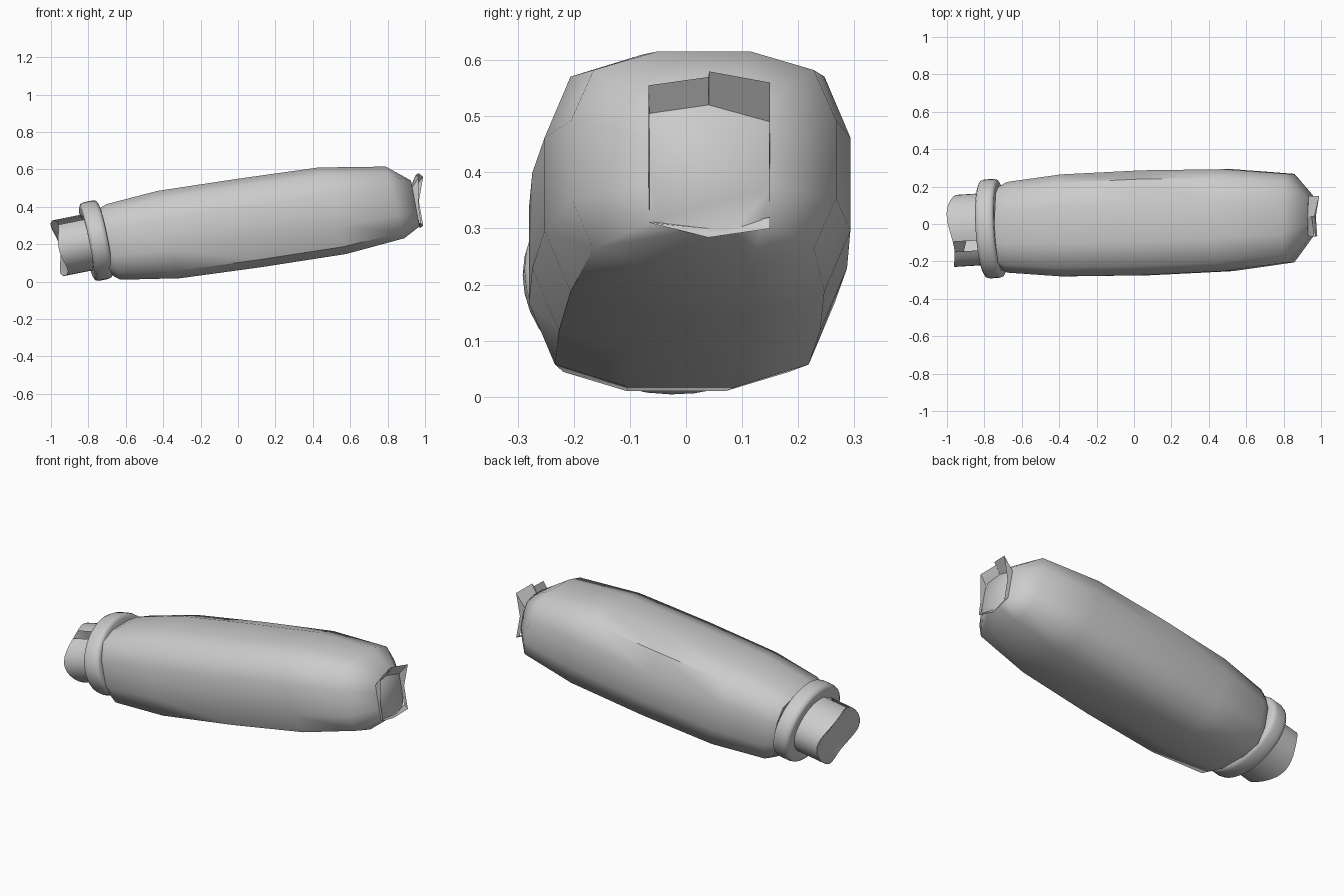
import bpy, math
from mathutils import Vector

if "Cube" in bpy.data.objects:
    bpy.data.objects.remove(bpy.data.objects["Cube"])


def make(name, verts, faces, angle=50):
    me = bpy.data.meshes.new(name)
    me.from_pydata([tuple(v) for v in verts], [], faces)
    me.update()
    ob = bpy.data.objects.new(name, me)
    bpy.context.collection.objects.link(ob)
    bpy.context.view_layer.objects.active = ob
    bpy.ops.object.select_all(action='DESELECT')
    ob.select_set(True)
    bpy.ops.object.mode_set(mode='EDIT')
    bpy.ops.mesh.select_all(action='SELECT')
    bpy.ops.mesh.normals_make_consistent(inside=False)
    bpy.ops.object.mode_set(mode='OBJECT')
    bpy.ops.object.shade_smooth_by_angle(angle=math.radians(angle))
    return ob


def bridge(rings, n, skip=()):
    return [(r * n + i, r * n + (i + 1) % n, (r + 1) * n + (i + 1) % n, (r + 1) * n + i)
            for r in range(rings - 1) for i in range(n) if i not in skip]


# Body: squarish rounded sections, each given by top point, bottom point, y range
quarter = [(1, .36), (.83, .83), (.36, 1)]
outline = list(quarter)
outline += [(-a, b) for a, b in reversed(quarter)]
outline += [(-a, -b) for a, b in quarter]
outline += [(a, -b) for a, b in reversed(quarter)]
sections = [
    ((-.745, .39), (-.685, .04), -.235, .20),
    ((-.70, .415), (-.63, .01), -.26, .225),
    ((-.43, .485), (-.31, .018), -.28, .265),
    ((.00, .55), (.13, .078), -.274, .287),
    ((.43, .61), (.58, .148), -.252, .293),
    ((.79, .615), (.89, .232), -.205, .268),
    ((.925, .54), (.97, .295), -.07, .155),
]
verts = []
for top, bot, y0, y1 in sections:
    for a, b in outline:
        k = (b + 1) / 2
        verts.append((bot[0] + (top[0] - bot[0]) * k, (y0 + y1) / 2 + (y1 - y0) / 2 * a,
                      bot[1] + (top[1] - bot[1]) * k))
n = len(outline)
last = (len(sections) - 1) * n
faces = bridge(len(sections), n) + [tuple(range(n)), tuple(range(last, last + n))]
make("body", verts, faces)

# Shared oval frame for the collar and neck
origin = Vector((-.76, -.025, .219))
axis = Vector((.98, .06, .197)).normalized()
side = Vector((0, 1, 0)) - axis * axis.y
side.normalize()
up = axis.cross(side)
SEG = 40


def oval(t, w, h, jag=0.0):
    pts = []
    for i in range(SEG):
        th = 2 * math.pi * i / SEG
        d = t + jag * math.cos(3 * th)
        pts.append(origin + axis * d + side * (w * math.cos(th)) + up * (h * math.sin(th)))
    return pts


# Collar: rounded ring
verts = []
profile = [(-.047, -.07), (-.05, -.02), (-.042, -.005), (-.025, 0), (.025, 0),
           (.042, -.005), (.05, -.02), (.047, -.07)]
for t, dr in profile:
    verts += oval(t, .265 + dr, .214 + dr)
make("collar", verts, bridge(len(profile), SEG))

# Neck: open tube with a slot and a ragged rim
verts = oval(-.04, .192, .152) + oval(-.20, .192, .152, .015)
make("neck", verts, bridge(2, SEG, skip=(12, 13)))

# Neck recess: fan sinking from the rim to a point
verts = oval(-.20, .191, .151, .015) + [origin - axis * .13 - up * .03]
make("neck_recess", verts, [(i, (i + 1) % SEG, SEG) for i in range(SEG)])

# Torn tip: base outline (y, z) on the end face and jagged lip (x, y, z)
base = [(-.065, .505), (.04, .52), (.041, .52), (.15, .49), (.15, .43),
        (.15, .32), (.04, .30), (-.065, .312), (-.065, .40)]
lip = [(.965, -.067, .555), (.95, .04, .57), (.965, .041, .58), (.99, .15, .56), (.967, .148, .43),
       (.99, .15, .30), (.972, .04, .284), (.98, -.065, .31), (.966, -.067, .40)]
verts = [(.97 - .184 * (z - .295), y, z) for y, z in base] + lip
make("torn_tip", verts, bridge(2, len(base)), 30)
